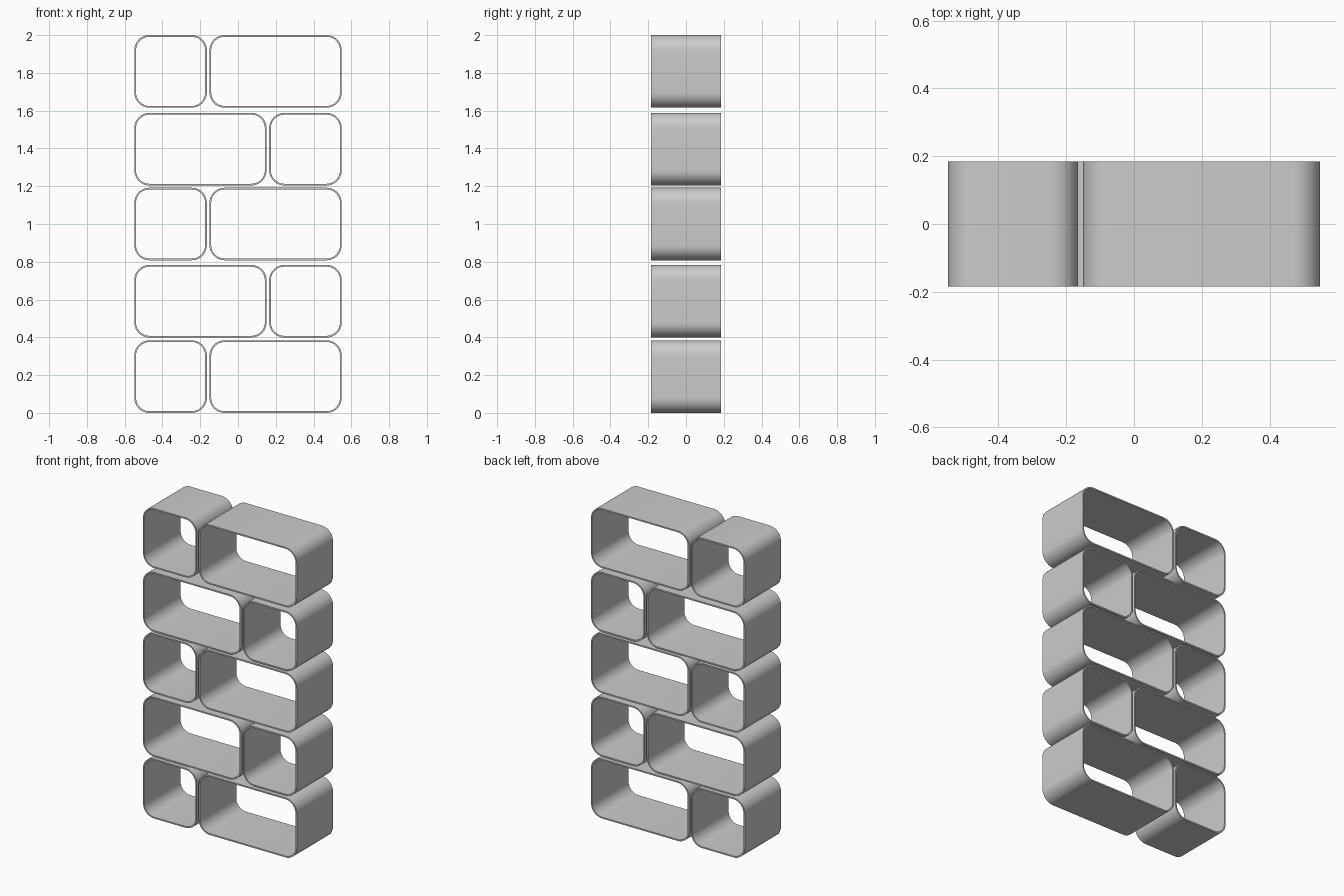
import bpy, bmesh, math

cube = bpy.data.objects.get("Cube")
if cube:
    bpy.data.objects.remove(cube, do_unlink=True)

grey = bpy.data.materials.new("light grey")
grey.use_nodes = True
grey.diffuse_color = (0.6, 0.6, 0.6, 1)
grey.node_tree.nodes["Principled BSDF"].inputs["Base Color"].default_value = (0.6, 0.6, 0.6, 1)

HALF_WIDTH, HALF_DEPTH, HEIGHT = 0.549, 0.185, 0.384
SMALL, LARGE = 0.384, 0.7
RADIUS, WALL, STEPS = 0.08, 0.009, 10


def rounded_rect(x0, x1, z0, z1, r):
    """Outline of a rounded rectangle in the xz plane."""
    corners = [(x1 - r, z1 - r), (x0 + r, z1 - r), (x0 + r, z0 + r), (x1 - r, z0 + r)]
    points = []
    for quarter, (cx, cz) in enumerate(corners):
        for i in range(STEPS + 1):
            a = (quarter + i / STEPS) * math.pi / 2
            points.append((cx + r * math.cos(a), cz + r * math.sin(a)))
    return points


def tube(name, x0, width, z0):
    """Open-ended box with thin walls, running front to back."""
    x1, z1 = x0 + width, z0 + HEIGHT
    outer = rounded_rect(x0, x1, z0, z1, RADIUS)
    inner = rounded_rect(x0 + WALL, x1 - WALL, z0 + WALL, z1 - WALL, RADIUS - WALL)
    bm = bmesh.new()
    # Loops in order: outer front, outer back, inner back, inner front
    loops = [[bm.verts.new((x, y, z)) for x, z in outline]
             for outline, y in ((outer, -HALF_DEPTH), (outer, HALF_DEPTH),
                                (inner, HALF_DEPTH), (inner, -HALF_DEPTH))]
    n = len(outer)
    for k in range(4):
        a, b = loops[k], loops[(k + 1) % 4]
        for i in range(n):
            j = (i + 1) % n
            bm.faces.new((a[i], a[j], b[j], b[i]))
    bmesh.ops.recalc_face_normals(bm, faces=bm.faces)
    mesh = bpy.data.meshes.new(name)
    bm.to_mesh(mesh)
    bm.free()
    mesh.materials.append(grey)
    obj = bpy.data.objects.new(name, mesh)
    bpy.context.collection.objects.link(obj)
    return obj


# Five tiers, the small and large compartments swapping sides each time
boxes = []
for tier, z in enumerate((0, 0.399, 0.808, 1.204, 1.616)):
    first, second = (SMALL, LARGE) if tier % 2 == 0 else (LARGE, SMALL)
    for side, x, width in (("right", -HALF_WIDTH, first), ("left", HALF_WIDTH - second, second)):
        size = "small" if width == SMALL else "large"
        boxes.append(tube(f"{size}_compartment_{side}_{tier + 1}", x, width, z))

# Smooth the rounded corners, keep the rims sharp
bpy.ops.object.select_all(action="DESELECT")
for obj in boxes:
    obj.select_set(True)
bpy.context.view_layer.objects.active = boxes[0]
bpy.ops.object.shade_smooth_by_angle(angle=math.radians(30))
